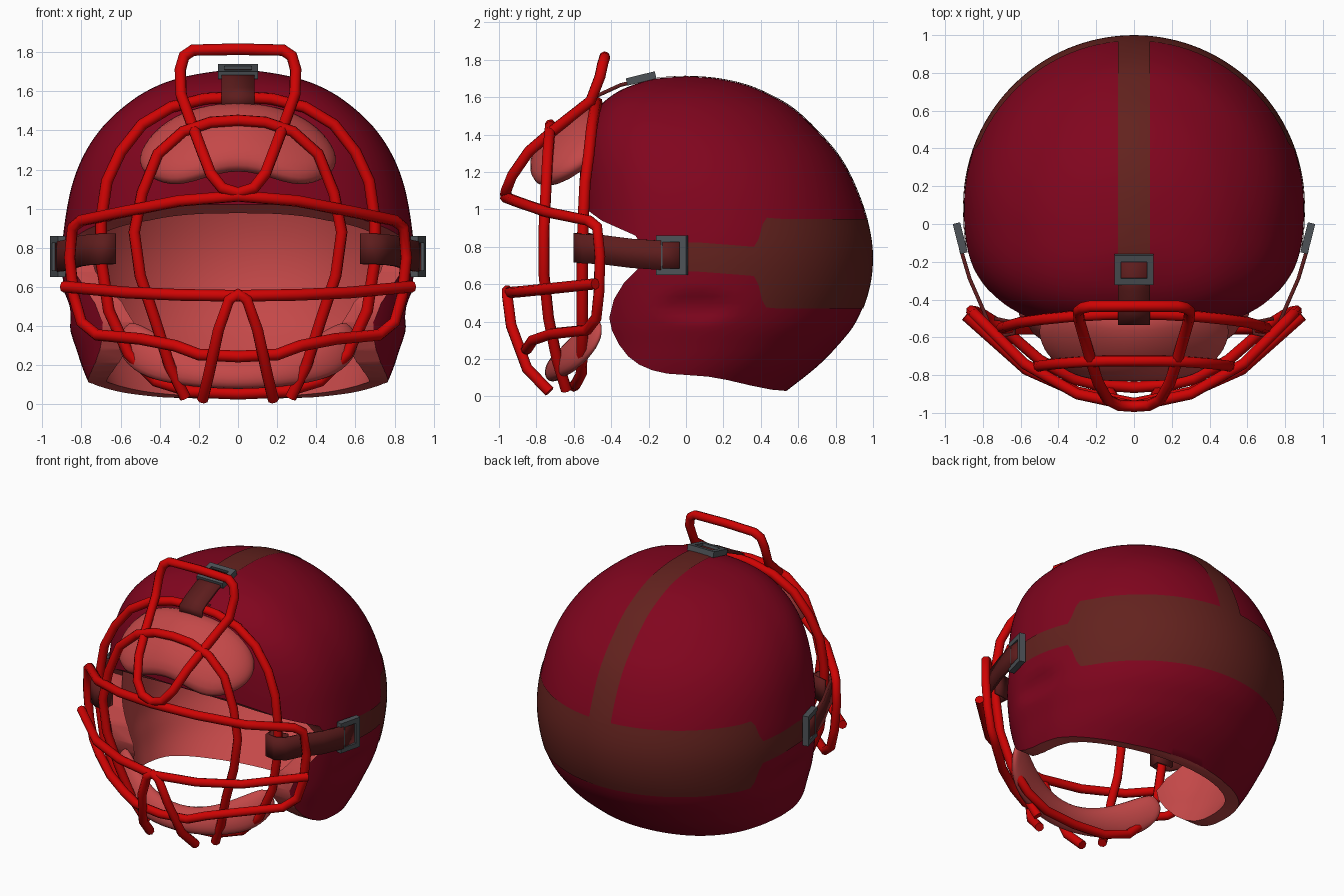
import bpy, bmesh, math
from mathutils import Vector, Matrix
from mathutils.bvhtree import BVHTree

if "Cube" in bpy.data.objects:
    bpy.data.objects.remove(bpy.data.objects["Cube"])


def material(name, rgb):
    m = bpy.data.materials.new(name)
    m.diffuse_color = (*rgb, 1)
    m.use_nodes = True
    m.node_tree.nodes["Principled BSDF"].inputs["Base Color"].default_value = m.diffuse_color
    return m


CRIMSON = material("crimson_shell", (0.22, 0.0015, 0.013))
RED = material("bright_red_bars", (0.62, 0.001, 0.001))
PINK = material("soft_red_padding", (0.55, 0.065, 0.065))
BROWN = material("dark_brown_band", (0.125, 0.016, 0.013))
STRAP = material("dark_red_brown_strap", (0.11, 0.012, 0.012))
GREY = material("grey_buckle", (0.075, 0.085, 0.095))


def finish(name, bm, mats, angle=40, recalc=True):
    if recalc:
        bmesh.ops.recalc_face_normals(bm, faces=bm.faces)
    me = bpy.data.meshes.new(name)
    bm.to_mesh(me)
    bm.free()
    return add_object(name, me, mats, angle)


def add_object(name, me, mats, angle=40):
    if not me.materials:
        for m in mats:
            me.materials.append(m)
    me.shade_smooth()
    me.set_sharp_from_angle(angle=math.radians(angle))
    ob = bpy.data.objects.new(name, me)
    bpy.context.collection.objects.link(ob)
    return ob


def apply_mods(ob):
    dg = bpy.context.evaluated_depsgraph_get()
    me = bpy.data.meshes.new_from_object(ob.evaluated_get(dg))
    ob.modifiers.clear()
    ob.data = me


def loft(rings):
    bm = bmesh.new()
    vs = [[bm.verts.new(p) for p in r] for r in rings]
    n = len(vs[0])
    for a, b in zip(vs, vs[1:]):
        for i in range(n):
            bm.faces.new((a[i], a[(i + 1) % n], b[(i + 1) % n], b[i]))
    bm.faces.new(vs[0])
    bm.faces.new(vs[-1])
    return bm


# ---- helmet shell: horizontal slices (z, half width, back y, front y)
SLICES = [(1.71, 0, 0, 0), (1.70, .13, .15, -.15), (1.67, .29, .30, -.27), (1.62, .43, .43, -.38),
          (1.54, .56, .57, -.47), (1.42, .69, .70, -.53), (1.28, .785, .82, -.56), (1.12, .848, .905, -.57),
          (.93, .885, .97, -.575), (.75, .90, .995, -.58), (.57, .888, .975, -.58), (.40, .862, .91, -.57),
          (.27, .822, .81, -.55), (.15, .78, .69, -.53), (0, .71, .50, -.50), (-.12, .65, .36, -.47)]


def slice_at(t):
    i = min(int(t), len(SLICES) - 2)
    f = t - i
    p = [SLICES[max(0, min(len(SLICES) - 1, i + k))] for k in (-1, 0, 1, 2)]
    return [b + .5 * f * (c - a + f * (2 * a - 5 * b + 4 * c - d + f * (3 * (b - c) + d - a)))
            for a, b, c, d in zip(*p)]


def shell_volume(inner, n=96, steps=5):
    rings = []
    for j in range(1, (len(SLICES) - 1) * steps + 1):
        z, w, yb, yf = slice_at(j / steps)
        yc, ring = yf + .43 * (yb - yf), []
        for k in range(n):
            a = math.tau * k / n
            c, s = math.cos(a), math.sin(a)
            e = 1 if c >= 0 else 2 / 2.7
            x = w * math.copysign(abs(s) ** e, s)
            y = yc + (yb - yc) * c if c >= 0 else yc - (yc - yf) * abs(c) ** e
            if inner:
                ring.append((x * .9, .15 + (y - .15) * .9, .75 + (z - .75) * .93))
            else:  # ear dimple
                r = ((y - .06) / .17) ** 2 + ((z - .48) / .07) ** 2
                ring.append((x * (1 - .03 * math.exp(-r * r)), y, z))
        rings.append(ring)
    bm = bmesh.new()
    top = bm.verts.new((0, .015, .75 + .96 * .93) if inner else (0, 0, 1.71))
    vs = [[bm.verts.new(p) for p in r] for r in rings]
    for i in range(n):
        k = (i + 1) % n
        bm.faces.new((top, vs[0][i], vs[0][k]))
        for a, b in zip(vs, vs[1:]):
            bm.faces.new((a[i], a[k], b[k], b[i]))
    bm.faces.new(vs[-1])
    for f in bm.faces:
        f.material_index = int(inner)
    return bm


outer_bm = shell_volume(False)
tree = BVHTree.FromBMesh(outer_bm)
shell = finish("helmet_shell", outer_bm, (CRIMSON, PINK))
cavity = finish("cavity_cutter", shell_volume(True), (CRIMSON, PINK))

# face opening and lower edge, cut straight through from the side
EDGE = [(-1.2, 1.05), (-.56, 1.02), (-.45, .94), (-.27, .86), (-.22, .78), (-.26, .68), (-.33, .61), (-.385, .52),
        (-.41, .42), (-.395, .35), (-.36, .28), (-.31, .215), (-.25, .17), (-.18, .14), (-.1, .122), (0, .115),
        (.12, .106), (.22, .088), (.34, .06), (.46, .036), (.53, .03), (1.2, .03), (1.2, -.4), (-1.2, -.4)]
bm = loft([[(x, y, z) for y, z in EDGE] for x in (-1.2, 1.2)])
for f in bm.faces:
    f.material_index = 1
opening = finish("opening_cutter", bm, (CRIMSON, PINK))
for cutter in (cavity, opening):
    cutter.hide_render = True
    mod = shell.modifiers.new("cut", 'BOOLEAN')
    mod.operation, mod.solver, mod.object = 'DIFFERENCE', 'EXACT', cutter
apply_mods(shell)
shell.data.shade_smooth()
shell.data.set_sharp_from_angle(angle=math.radians(40))
for cutter in (cavity, opening):
    bpy.data.objects.remove(cutter)


# ---- flat bands lying on the shell
def wrapped_band(name, rows):
    bm, grid = bmesh.new(), []
    for row in rows:
        grid.append([])
        for origin, d in row:
            hit = tree.ray_cast(Vector(origin), Vector(d))[0]
            grid[-1].append(bm.verts.new(hit + Vector(d) * .005))
    for a, b in zip(grid, grid[1:]):
        for i in range(len(a) - 1):
            f = bm.faces.new((a[i], a[i + 1], b[i + 1], b[i]))
            f.normal_update()
            if f.normal.dot(f.calc_center_median() - Vector((0, .1, .8))) < 0:
                f.normal_flip()
    return finish(name, bm, (BROWN,), recalc=False)


rows = []
for i in range(121):
    t = -1.82 + 3.64 * i / 120
    k = max(0, min(1, (abs(t) - 1.2) / .06))
    h, zc = .24 * (1 - k) + .078 * k, .71 + .035 * max(0, min(1, (abs(t) - 1.1) / .5))
    rows.append([((0, .1, zc + h * (j / 6 - 1)), (math.sin(t), math.cos(t), 0)) for j in range(13)])
wrapped_band("back_pad_and_side_band", rows)
rows = []
for i in range(61):
    a = math.radians(9 + 105 * i / 60)
    rows.append([((x, .1, .8), (0, math.cos(a), math.sin(a))) for x in (-.085, -.055, -.028, 0, .028, .055, .085)])
wrapped_band("crown_band", rows)


# ---- free straps that loop around the cage
def strap(name, path, side, sx=1):
    bm, side = bmesh.new(), Vector(side)
    vs = []
    for p in path:
        p = Vector((p[0] * sx, p[1], p[2]))
        vs.append((bm.verts.new(p - side), bm.verts.new(p + side)))
    for a, b in zip(vs, vs[1:]):
        bm.faces.new((a[0], a[1], b[1], b[0]))
    ob = finish(name, bm, (STRAP,), 30)
    mod = ob.modifiers.new("thickness", 'SOLIDIFY')
    mod.thickness, mod.offset = .02, 0
    apply_mods(ob)


def buckle(name, hx, hy, matrix):
    bm, b, t = bmesh.new(), .034, .04
    for s in (-1, 1):
        for loc, size in (((s * (hx - b / 2), 0, 0), (b, 2 * hy, t)),
                          ((0, s * (hy - b / 2), 0), (2 * hx - 2 * b, b, t))):
            bmesh.ops.create_cube(bm, size=1, matrix=matrix @ Matrix.Translation(loc)
                                  @ Matrix.Diagonal((*size, 1)))
    finish(name, bm, (GREY,), 30)


SIDE_PATH = [(.925, -.03, .75), (.915, -.14, .755), (.87, -.29, .765), (.80, -.45, .785), (.76, -.55, .79),
             (.70, -.592, .795), (.635, -.58, .795), (.63, -.52, .795), (.74, -.50, .79)]
for sx, label in ((1, "right"), (-1, "left")):
    strap(label + "_strap", SIDE_PATH, (0, 0, .078), sx)
    buckle(label + "_buckle", .105, .082, Matrix.Diagonal((sx, 1, 1, 1)) @ Matrix.Translation((.92, -.075, .755))
           @ Matrix.Rotation(-.25, 4, 'Z') @ Matrix.Rotation(math.pi / 2, 4, 'Y'))
strap("top_strap", [(0, -.18, 1.705), (0, -.35, 1.665), (0, -.47, 1.61), (0, -.525, 1.575), (0, -.525, 1.53),
                    (0, -.47, 1.515), (0, -.42, 1.58)], (.085, 0, 0))
buckle("top_buckle", .102, .08, Matrix.Translation((0, -.24, 1.70)) @ Matrix.Rotation(.24, 4, 'X'))


# ---- cage bars: right half paths, mirrored into full bars
def bar(name, half, closed=False, radius=.03):
    left = [(-x, y, z) for x, y, z in reversed(half[1:-1] if closed else half[1:])]
    pts = left + list(half)
    cu = bpy.data.curves.new(name, 'CURVE')
    cu.dimensions, cu.bevel_depth, cu.bevel_resolution, cu.use_fill_caps = '3D', radius, 2, True
    sp = cu.splines.new('POLY')
    sp.points.add(len(pts) - 1)
    for q, p in zip(sp.points, pts):
        q.co = (*p, 1)
    sp.use_cyclic_u = closed
    tmp = bpy.data.objects.new(name + "_path", cu)
    bpy.context.collection.objects.link(tmp)
    me = bpy.data.meshes.new_from_object(tmp.evaluated_get(bpy.context.evaluated_depsgraph_get()))
    bpy.data.objects.remove(tmp)
    me.materials.clear()
    add_object(name, me, (RED,), 50)


bar("outer_hoop", [(0, -.475, 1.572), (.17, -.48, 1.562), (.34, -.49, 1.52), (.49, -.505, 1.43), (.60, -.52, 1.29),
                   (.67, -.54, 1.14), (.70, -.55, .94), (.70, -.555, .74), (.66, -.555, .48), (.56, -.555, .26),
                   (.42, -.56, .12), (.24, -.59, .065), (0, -.60, .055)], True)
bar("inner_hoop", [(0, -.725, 1.452), (.14, -.725, 1.442), (.28, -.73, 1.395), (.41, -.74, 1.28), (.49, -.75, 1.08),
                   (.53, -.76, .88), (.50, -.76, .66), (.42, -.735, .42), (.35, -.69, .2), (.27, -.64, .035)])
bar("upper_guard_loop", [(0, -.435, 1.815), (.23, -.435, 1.81), (.275, -.445, 1.78), (.295, -.46, 1.71),
                         (.29, -.51, 1.58), (.235, -.70, 1.43), (.19, -.84, 1.31), (.14, -.93, 1.18),
                         (.08, -.96, 1.105), (0, -.965, 1.08)], True)
bar("eye_frame", [(0, -.965, 1.065), (.3, -.90, 1.04), (.58, -.74, .985), (.80, -.52, .94), (.845, -.475, .905),
                  (.86, -.46, .75), (.84, -.465, .56), (.80, -.48, .42), (.72, -.53, .355), (.5, -.72, .335),
                  (.32, -.82, .30), (.2, -.85, .255), (0, -.865, .245)], True)
bar("lower_crossbar", [(0, -.95, .555), (.3, -.89, .56), (.57, -.77, .572), (.89, -.485, .602)])
bar("chin_arch", [(0, -.955, .565), (.045, -.955, .535), (.10, -.935, .38), (.15, -.85, .15), (.18, -.73, .026)])


# ---- cushions on the cage: elliptical sections strung across x
def cushion(name, half_width, top, bottom, depth_y, depth, lean, power):
    rings = []
    for i in range(33):
        s = math.sin(math.pi / 2 * .97 * (i / 16 - 1))
        k = (1 - abs(s) ** power) ** .5
        zc, h = (top(s) + bottom(s)) / 2, (top(s) - bottom(s)) / 2 * k
        ring = []
        for j in range(20):
            c, v = math.cos(math.tau * j / 20), math.sin(math.tau * j / 20)
            ring.append((half_width * s, depth_y(s) + depth * k * c + lean * h * v, zc + h * v))
        rings.append(ring)
    finish(name, loft(rings), (PINK,), 60)


cushion("forehead_pad", .5, lambda s: 1.54 - .15 * s * s,
        lambda s: 1.19 - .08 * math.sin(min(1, abs(s) * 1.3) * 1.57) ** 2,
        lambda s: -.65 + .08 * s * s, .13, .75, 5)
cushion("chin_pad", .61, lambda s: .235 + .225 * min(1, 1.25 * s * s), lambda s: .08 + .09 * s * s,
        lambda s: -.69 + .22 * s * s, .06, .3, 7)
